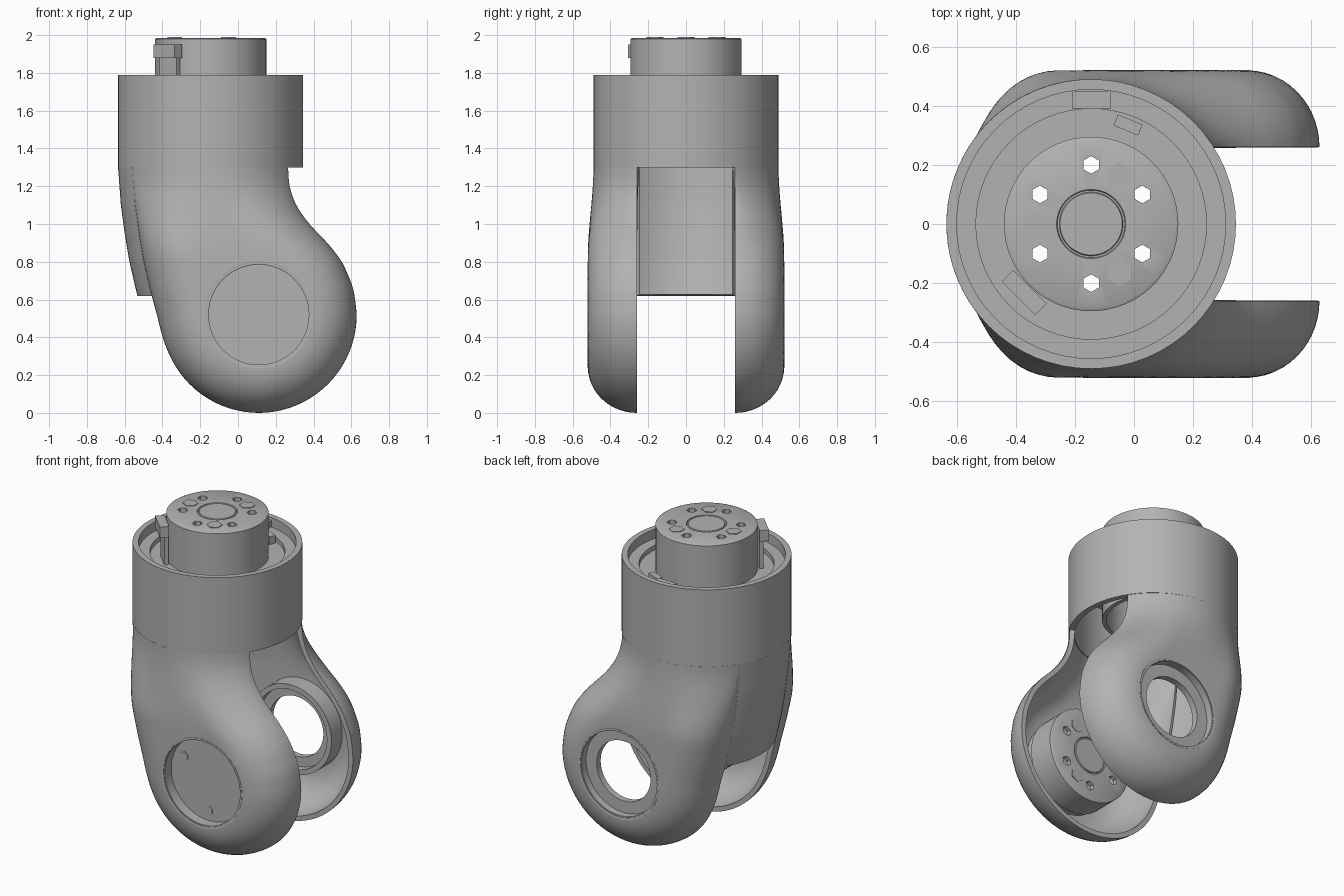
import bpy, bmesh, math
from math import sin, cos, pi, sqrt, hypot
from mathutils import Matrix, Vector
from mathutils.geometry import intersect_point_line

if "Cube" in bpy.data.objects:
    bpy.data.objects.remove(bpy.data.objects["Cube"])

grey = bpy.data.materials.new("plain grey")
grey.use_nodes = True
grey.diffuse_color = (0.45, 0.45, 0.45, 1)
grey.node_tree.nodes["Principled BSDF"].inputs["Base Color"].default_value = grey.diffuse_color

AXIS_X = -0.145             # vertical barrel axis
HUB = Vector((0.11, 0, 0.52))  # horizontal joint axis
R, GAP, DEPTH = 0.52, 0.26, 0.26
NECK = 1.30
UPRIGHT = Matrix.Translation((AXIS_X, 0, 0))
SIDEWAYS = Matrix.Translation(HUB) @ Matrix.Rotation(-pi / 2, 4, 'X')  # local z -> +y


def make(name, bm, matrix=Matrix()):
    mesh = bpy.data.meshes.new(name)
    bm.transform(matrix)
    bm.to_mesh(mesh)
    bm.free()
    ob = bpy.data.objects.new(name, mesh)
    bpy.context.collection.objects.link(ob)
    mesh.materials.append(grey)
    return ob


def select(ob):
    bpy.ops.object.select_all(action='DESELECT')
    ob.select_set(True)
    bpy.context.view_layer.objects.active = ob


def smooth(ob):
    select(ob)
    bpy.ops.object.shade_smooth_by_angle(angle=math.radians(35))


def lathe(name, profile, matrix, closed=True, steps=64):
    bm = bmesh.new()
    verts = [bm.verts.new((r, 0, z)) for r, z in profile]
    pairs = list(zip(verts, verts[1:])) + ([(verts[-1], verts[0])] if closed else [])
    edges = [bm.edges.new(p) for p in pairs]
    bmesh.ops.spin(bm, geom=verts + edges, axis=(0, 0, 1), cent=(0, 0, 0),
                   angle=2 * pi, steps=steps, use_merge=False)
    bmesh.ops.remove_doubles(bm, verts=bm.verts, dist=0.0005)
    bmesh.ops.recalc_face_normals(bm, faces=bm.faces)
    ob = make(name, bm, matrix)
    smooth(ob)
    return ob


def discs(name, spots, radius, height, matrix, sides):
    bm = bmesh.new()
    for x, y, z in spots:
        bmesh.ops.create_cone(bm, cap_ends=True, segments=sides, radius1=radius, radius2=radius,
                              depth=height, matrix=Matrix.Translation((x, y, z)))
    return make(name, bm, matrix)


def cut(ob, cutter):
    cutter.hide_render = True
    mod = ob.modifiers.new("cut", 'BOOLEAN')
    mod.operation, mod.solver, mod.object = 'DIFFERENCE', 'EXACT', cutter
    select(ob)
    bpy.ops.object.modifier_apply(modifier=mod.name)
    bpy.data.objects.remove(cutter)


def shell(name, rows, flip=False, thickness=0.03):
    bm = bmesh.new()
    grid = [[bm.verts.new(p) for p in row] for row in rows]
    for a, b in zip(grid, grid[1:]):
        for j in range(len(a) - 1):
            f = [a[j], b[j], b[j + 1], a[j + 1]]
            bm.faces.new(f[::-1] if flip else f)
    bmesh.ops.remove_doubles(bm, verts=bm.verts, dist=0.0003)
    ob = make(name, bm)
    mod = ob.modifiers.new("wall", 'SOLIDIFY')
    mod.thickness, mod.offset = thickness, -1
    select(ob)
    bpy.ops.object.modifier_apply(modifier=mod.name)
    return ob


def ring_spots(count, radius, z, start):
    return [(radius * cos(start + 2 * pi * k / count), radius * sin(start + 2 * pi * k / count), z)
            for k in range(count)]


def motor(name, top, bottom, matrix):
    """Hollow drum with a drilled, bolted end cap."""
    drum = lathe(name, [(0, top), (0.105, top), (0.108, top - 0.006), (0.114, top - 0.006),
                        (0.117, top), (0.285, top), (0.295, top - 0.006), (0.295, bottom),
                        (0.27, bottom), (0.27, top - 0.03), (0, top - 0.03)], matrix, False)
    cut(drum, discs("drill", ring_spots(6, 0.2, top, pi / 6), 0.03, 0.1, matrix, 6))
    smooth(drum)
    discs(name + "_bolts", ring_spots(3, 0.19, top, pi / 3), 0.045, 0.008, matrix, 6)


# Outline of the fork arms
LEFT = [(1.3, -.56), (1.1, -.545), (.95, -.525), (.8, -.5), (.65, -.465), (.52, -.43), (.4, -.4), (.35, -.382)]
RIGHT = [(1.3, .265), (1.2, .27), (1.1, .305), (1.0, .375), (.9, .475), (.8, .553), (.66, .612), (.52, .63)]


def edge(table, z, sign):
    for (z1, x1), (z0, x0) in zip(table, table[1:]):
        if z >= z0:
            return x0 + (x1 - x0) * (z - z0) / (z1 - z0)
    return HUB.x + sign * sqrt(max(0, R * R - (z - R) ** 2))


def soften(vals):
    for _ in range(2):
        vals = [vals[0]] + [(a + 2 * b + c) / 4 for a, b, c in zip(vals, vals[1:], vals[2:])] + [vals[-1]]
    return vals


UP, LOW, COLS = 28, 20, 40
zs = [NECK + (R - NECK) * i / UP for i in range(UP)] + [R - R * sin(pi / 2 * i / LOW) for i in range(LOW + 1)]
lefts = soften([edge(LEFT, z, -1) for z in zs])
rights = soften([edge(RIGHT, z, 1) for z in zs])
sides = [[Vector((x, z, 0)) for x, z in zip(xs, zs)] for xs in (lefts, rights)]


def edge_distance(x, z):
    p, best = Vector((x, z, 0)), 9
    for line in sides:
        for a, b in zip(line, line[1:]):
            if (a - b).length > 1e-6:
                q, t = intersect_point_line(p, a, b)
                best = min(best, (p - a.lerp(b, min(1, max(0, t)))).length)
    return best


def arm_depth(x, u, z):
    d = min(1, edge_distance(x, z) / 0.245)
    rounded = GAP + DEPTH * sqrt(max(0, 1 - (1 - d) ** 2))
    barrel = sqrt(0.49 ** 2 - (0.415 * u) ** 2)
    s = min(1, max(0, (NECK - z) / 0.48))
    s = s * s * (3 - 2 * s)
    return barrel + (rounded - barrel) * s


surface = []
for z, xl, xr in zip(zs, lefts, rights):
    row = []
    for j in range(COLS + 1):
        u = -cos(pi * j / COLS)
        x = (xl + xr) / 2 + u * (xr - xl) / 2
        row.append((x, GAP if abs(u) > 0.9999 else arm_depth(x, u, z), z))
    surface.append(row)

# Fork arms with round joint openings
for name, side in (("front_arm", -1), ("back_arm", 1)):
    arm = shell(name, [[(x, side * y, z) for x, y, z in row] for row in surface], side > 0)
    cut(arm, discs("bore", [(0, 0, side * 0.5)], 0.27, 0.3, SIDEWAYS, 64))
    smooth(arm)

# Curved wall joining the arms on the closed side
wall = []
for i in range(25):
    z = NECK - (NECK - 0.62) * i / 24
    shift = edge(LEFT, z, -1) - LEFT[0][1]
    ys = [GAP * (1 - j / 8) for j in range(17)]
    wall.append([(AXIS_X + shift - sqrt(0.49 ** 2 - y * y), y, z) for y in ys])
smooth(shell("closed_side_wall", wall))

# Upper barrel with stepped recess
lathe("barrel", [(0.49, NECK), (0.49, 1.79), (0.455, 1.79), (0.455, 1.73), (0.39, 1.73), (0.39, 1.70),
                 (0.29, 1.70), (0.29, 1.67), (0.455, 1.67), (0.455, NECK)], UPRIGHT)

# Upright motor and the joint motor inside the front arm
motor("upper_motor", 1.985, 1.4, UPRIGHT)
motor("joint_motor", -0.265, -0.44, SIDEWAYS)
lathe("joint_cover", [(0, -0.45), (0.265, -0.45), (0.265, -0.515), (0.282, -0.521),
                      (0.282, -0.43), (0, -0.43)], SIDEWAYS, False)
discs("cover_bolts", ring_spots(3, 0.2, -0.45, pi / 2), 0.03, 0.008, SIDEWAYS, 6)

# Bearing ring in the back arm
lathe("bearing_ring", [(0.282, 0.521), (0.282, 0.38), (0.25, 0.38), (0.25, 0.43), (0.19, 0.43),
                       (0.19, 0.47), (0.265, 0.47), (0.265, 0.515)], SIDEWAYS)

# Connector tabs beside the upper motor
for name, (x, y), size, z0, z1, turn in (
        ("connector_tab", (-0.372, -0.232), (0.16, 0.055), 1.88, 1.95, -pi / 4),
        ("connector_stem", (-0.362, -0.222), (0.13, 0.025), 1.69, 1.9, -pi / 4),
        ("small_tab", (-0.02, 0.335), (0.09, 0.04), 1.69, 1.75, -pi / 8),
        ("rear_clip", (-0.145, 0.42), (0.13, 0.06), 1.72, 1.77, 0)):
    bm = bmesh.new()
    bmesh.ops.create_cube(bm, size=1)
    make(name, bm, Matrix.Translation((x, y, (z0 + z1) / 2)) @ Matrix.Rotation(turn, 4, 'Z')
         @ Matrix.Diagonal((size[0], size[1], z1 - z0, 1)))
